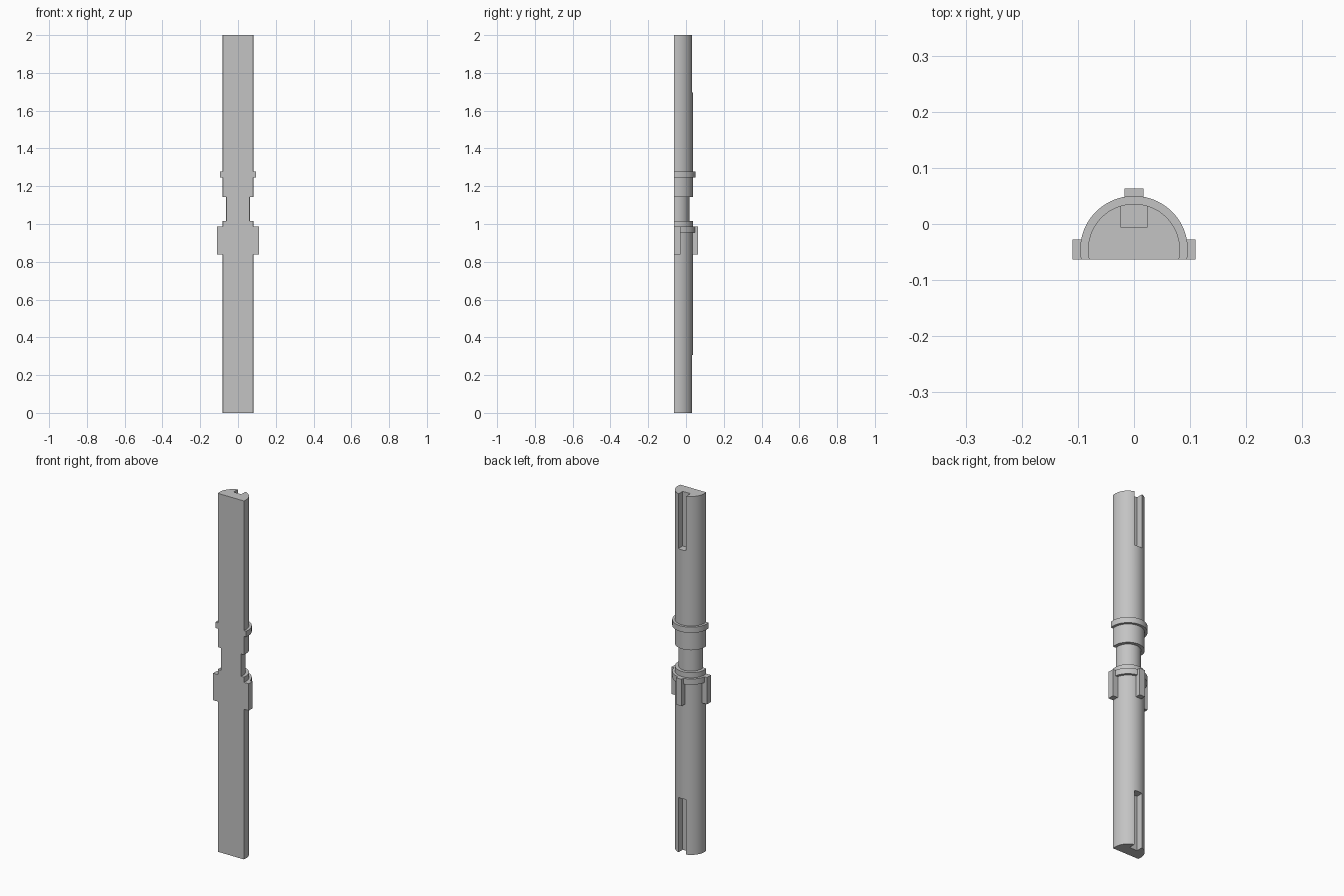
import bpy, bmesh, math

if "Cube" in bpy.data.objects:
    bpy.data.objects.remove(bpy.data.objects["Cube"], do_unlink=True)

AXIS_Y = -0.046    # y of the shaft axis
FLAT_Y = -0.0635   # y of the flat split face
BODY, COLLAR, NECK = 0.082, 0.096, 0.064

grey = bpy.data.materials.new("plain_grey")
grey.use_nodes = True
color = (0.55, 0.55, 0.55, 1)
grey.diffuse_color = color
grey.node_tree.nodes["Principled BSDF"].inputs["Base Color"].default_value = color


def add_object(name, bm):
    bmesh.ops.recalc_face_normals(bm, faces=bm.faces)
    mesh = bpy.data.meshes.new(name)
    bm.to_mesh(mesh)
    bm.free()
    mesh.materials.append(grey)
    obj = bpy.data.objects.new(name, mesh)
    bpy.context.collection.objects.link(obj)
    return obj


def box(name, low, high):
    bm = bmesh.new()
    bmesh.ops.create_cube(bm, size=1)
    for v in bm.verts:
        v.co = [(a + b) / 2 + c * (b - a) for a, b, c in zip(low, high, v.co)]
    return add_object(name, bm)


def split_shaft(name, profile, segments=48):
    """Loft a round profile of (radius, z) steps, cut flat at the front."""
    bm = bmesh.new()
    rings = []
    for r, z in profile:
        start = math.asin((FLAT_Y - AXIS_Y) / r)
        sweep = math.pi - 2 * start
        angles = [start + sweep * i / segments for i in range(segments + 1)]
        rings.append([bm.verts.new((r * math.cos(a), AXIS_Y + r * math.sin(a), z))
                      for a in angles])
    for low, high in zip(rings, rings[1:]):
        for i in range(len(low)):
            j = (i + 1) % len(low)
            bm.faces.new((low[i], low[j], high[j], high[i]))
    bm.faces.new(rings[0])
    bm.faces.new(rings[-1])
    return add_object(name, bm)


# Stepped shaft: lower body, lower collar, neck, upper collar, upper body
sections = [(BODY, 0, 0.956), (COLLAR, 0.956, 0.988), (BODY, 0.988, 1.017),
            (NECK, 1.017, 1.142), (BODY, 1.142, 1.245),
            (COLLAR, 1.245, 1.277), (BODY, 1.277, 2)]
shaft = split_shaft("shaft", [(r, z) for r, a, b in sections for z in (a, b)])

# Keyway slots at both ends of the rounded back
bpy.context.view_layer.objects.active = shaft
shaft.select_set(True)
for name, z0, z1 in (("lower_slot", -0.1, 0.307), ("upper_slot", 1.695, 2.1)):
    cutter = box(name, (-0.024, -0.005, z0), (0.024, 0.1, z1))
    cutter.hide_render = True
    mod = shaft.modifiers.new(name, 'BOOLEAN')
    mod.operation = 'DIFFERENCE'
    mod.solver = 'EXACT'
    mod.object = cutter
    bpy.ops.object.modifier_apply(modifier=name)
    bpy.data.objects.remove(cutter, do_unlink=True)
bpy.ops.object.shade_smooth_by_angle(angle=math.radians(30))

# Three lugs hanging from the lower collar
LUG_Z = (0.838, 0.988)
box("left_lug", (0.08, FLAT_Y, LUG_Z[0]), (0.11, -0.028, LUG_Z[1]))
box("right_lug", (-0.11, FLAT_Y, LUG_Z[0]), (-0.08, -0.028, LUG_Z[1]))
box("back_lug", (-0.017, 0.03, LUG_Z[0]), (0.017, 0.0635, LUG_Z[1]))
